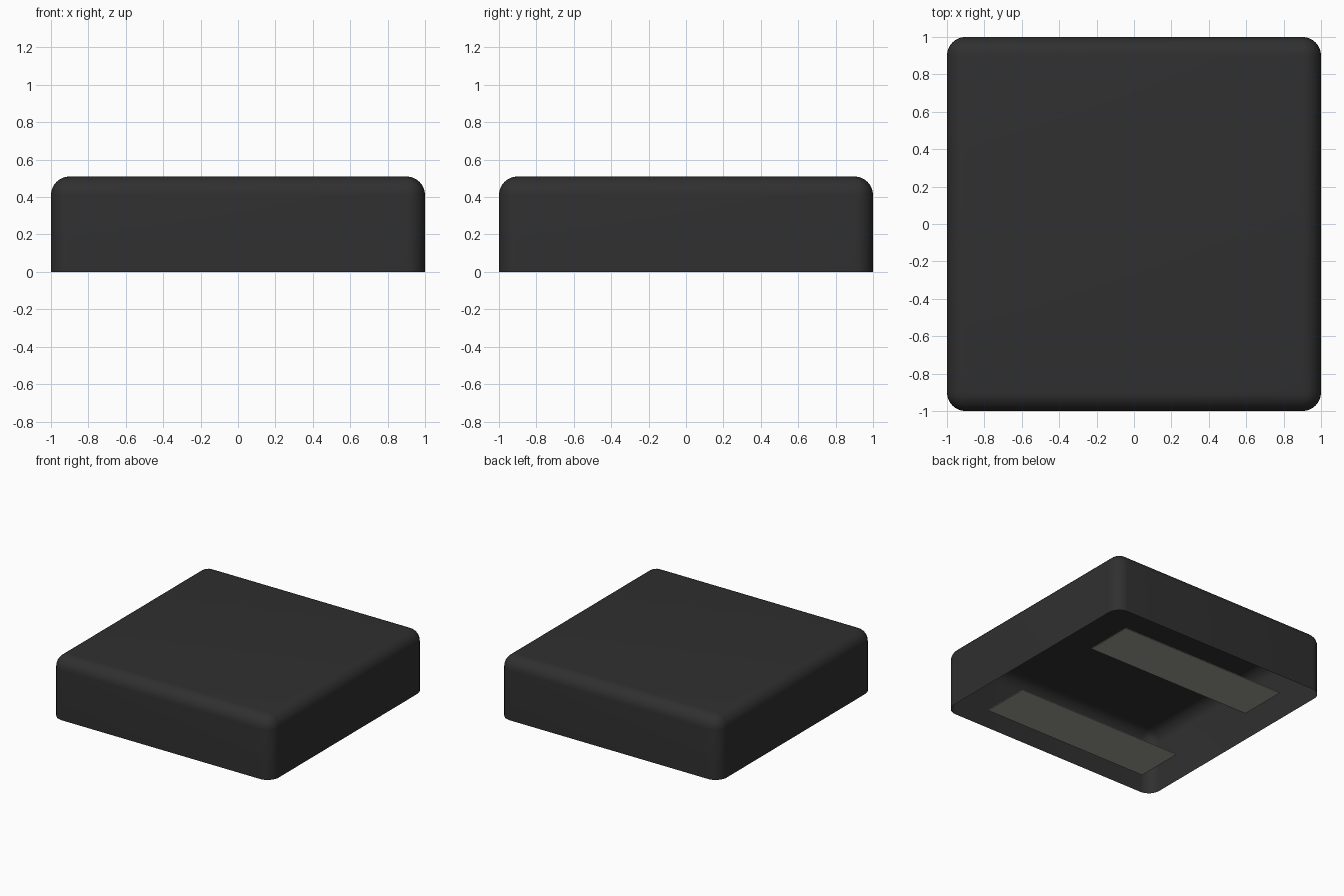
import bpy
import bmesh
from mathutils import Matrix

old = bpy.data.objects.get("Cube")
if old:
    bpy.data.objects.remove(old, do_unlink=True)

HEIGHT = 0.51
RADIUS = 0.1


def make_material(name, rgb):
    mat = bpy.data.materials.new(name)
    mat.use_nodes = True
    color = (*rgb, 1.0)
    mat.diffuse_color = color
    bsdf = mat.node_tree.nodes["Principled BSDF"]
    bsdf.inputs["Base Color"].default_value = color
    bsdf.inputs["Roughness"].default_value = 0.7
    return mat


def box(size, center):
    bm = bmesh.new()
    matrix = Matrix.Translation(center) @ Matrix.Diagonal((*size, 1.0))
    bmesh.ops.create_cube(bm, size=1.0, matrix=matrix)
    return bm


def add_object(name, bm, mat):
    mesh = bpy.data.meshes.new(name)
    bm.to_mesh(mesh)
    bm.free()
    mesh.materials.append(mat)
    obj = bpy.data.objects.new(name, mesh)
    bpy.context.collection.objects.link(obj)
    return obj


black = make_material("black plastic", (0.029, 0.029, 0.029))
grey = make_material("grey adhesive", (0.36, 0.36, 0.31))

# Hollow cap: rounded on top and at the corners, open underneath
bm = box((2, 2, HEIGHT), (0, 0, HEIGHT / 2))
edges = [e for e in bm.edges if max(v.co.z for v in e.verts) > 0.1]
bmesh.ops.bevel(bm, geom=edges, offset=RADIUS, offset_type='OFFSET',
                segments=8, profile=0.5, affect='EDGES')
bm.normal_update()
underside = [f for f in bm.faces if f.normal.z < -0.9]
bmesh.ops.delete(bm, geom=underside, context='FACES')
for f in bm.faces:
    f.smooth = True
add_object("cap_shell", bm, black)

# Two thin strips level with the open rim
for name, side in (("back_strip", 1), ("front_strip", -1)):
    bm = box((1.5, 0.4, 0.006), (0, side * 0.6, 0.003))
    add_object(name, bm, grey)
